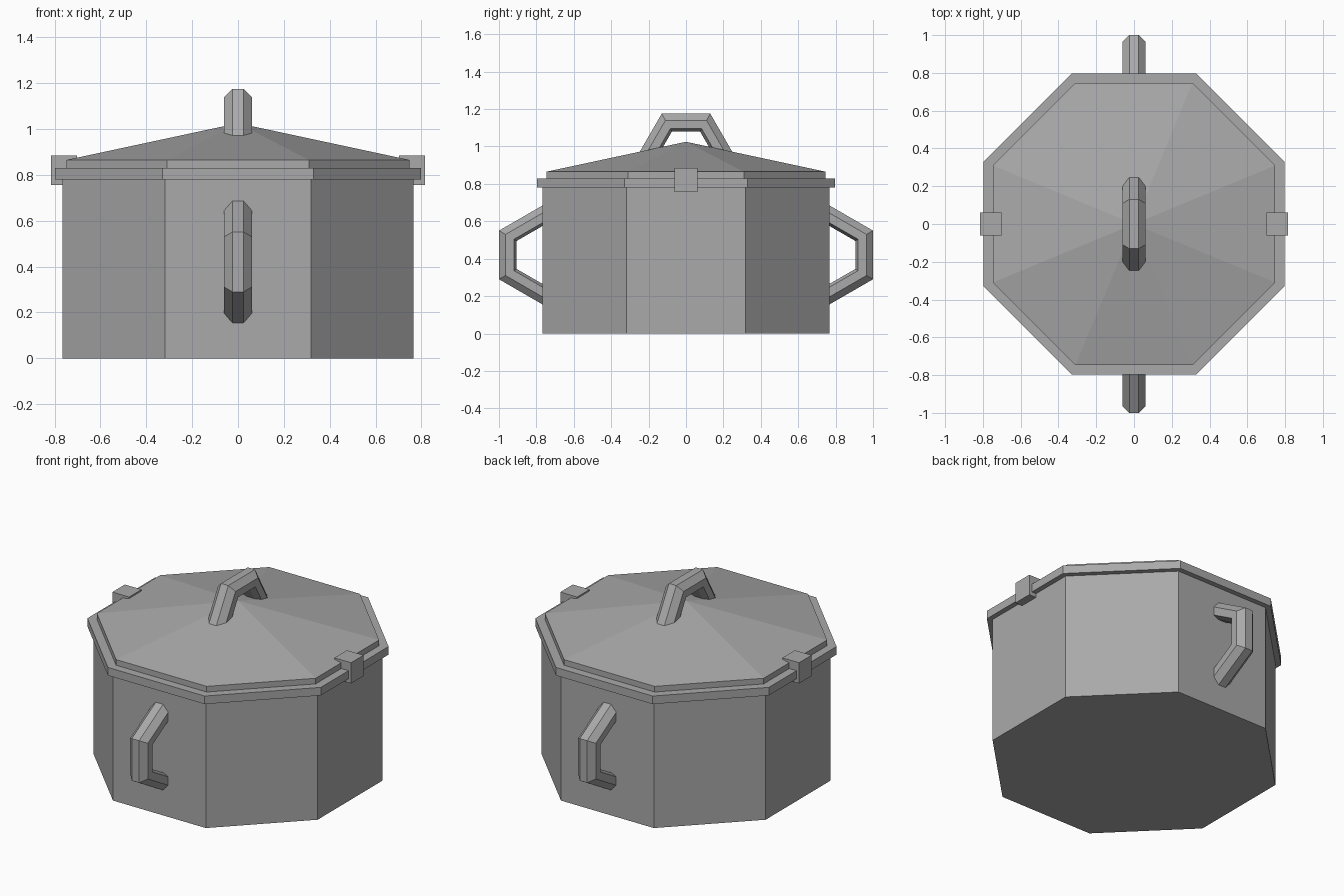
import bpy
import bmesh
from math import cos, pi, radians, sin, tan

cube = bpy.data.objects.get("Cube")
if cube:
    bpy.data.objects.remove(cube, do_unlink=True)

GREY = (0.4, 0.4, 0.4, 1.0)
metal = bpy.data.materials.new("grey metal")
metal.use_nodes = True
metal.diffuse_color = GREY
metal.node_tree.nodes["Principled BSDF"].inputs["Base Color"].default_value = GREY


def octagon(name, half_width, bottom, top, pointed=False):
    """Eight-sided prism or pyramid with flat sides facing the axes."""
    radius = half_width / cos(pi / 8)
    bpy.ops.mesh.primitive_cone_add(
        vertices=8, radius1=radius, radius2=0 if pointed else radius,
        depth=top - bottom, location=(0, 0, (bottom + top) / 2),
        rotation=(0, 0, pi / 8))
    obj = bpy.context.object
    obj.name = name
    obj.data.materials.append(metal)


def handle(name, location, tilt):
    """Three-segment mitred bar with a chamfered section, outer face at z = 0."""
    section = [(-0.025, 0), (0.025, 0), (0.06, 0.035), (0.06, 0.08),
               (0.025, 0.095), (-0.025, 0.095), (-0.06, 0.08), (-0.06, 0.035)]
    reach, half_span, bend = 0.25, 0.13, radians(60)
    bm = bmesh.new()
    rings = []
    for side, at_end in ((-1, True), (-1, False), (1, False), (1, True)):
        ring = []
        for x, depth in section:
            along = half_span - depth * tan(bend / 2)
            if at_end:
                along += (reach - depth) * cos(bend) / sin(bend)
                depth = reach
            ring.append(bm.verts.new((x, side * along, -depth)))
        rings.append(ring)
    for a, b in zip(rings, rings[1:]):
        for i in range(len(section)):
            j = (i + 1) % len(section)
            bm.faces.new((a[i], a[j], b[j], b[i]))
    bm.faces.new(rings[0])
    bm.faces.new(rings[-1])
    bmesh.ops.recalc_face_normals(bm, faces=bm.faces)
    mesh = bpy.data.meshes.new(name)
    bm.to_mesh(mesh)
    bm.free()
    mesh.materials.append(metal)
    obj = bpy.data.objects.new(name, mesh)
    obj.location = location
    obj.rotation_euler.x = tilt
    bpy.context.collection.objects.link(obj)


# Pot, rim and lid
octagon("pot_body", 0.766, 0, 0.79)
octagon("pot_rim", 0.797, 0.78, 0.83)
octagon("lid_edge", 0.747, 0.82, 0.865)
octagon("lid_top", 0.747, 0.865, 1.025, pointed=True)

# Handles
handle("lid_handle", (0, 0, 1.175), 0)
handle("front_handle", (0, -1, 0.42), pi / 2)
handle("back_handle", (0, 1, 0.42), -pi / 2)

# Lid clips on both sides
for name, side in (("left_clip", 1), ("right_clip", -1)):
    bpy.ops.mesh.primitive_cube_add(size=1, location=(side * 0.758, 0, 0.82))
    clip = bpy.context.object
    clip.name = name
    clip.scale = (0.114, 0.122, 0.128)
    clip.data.materials.append(metal)
